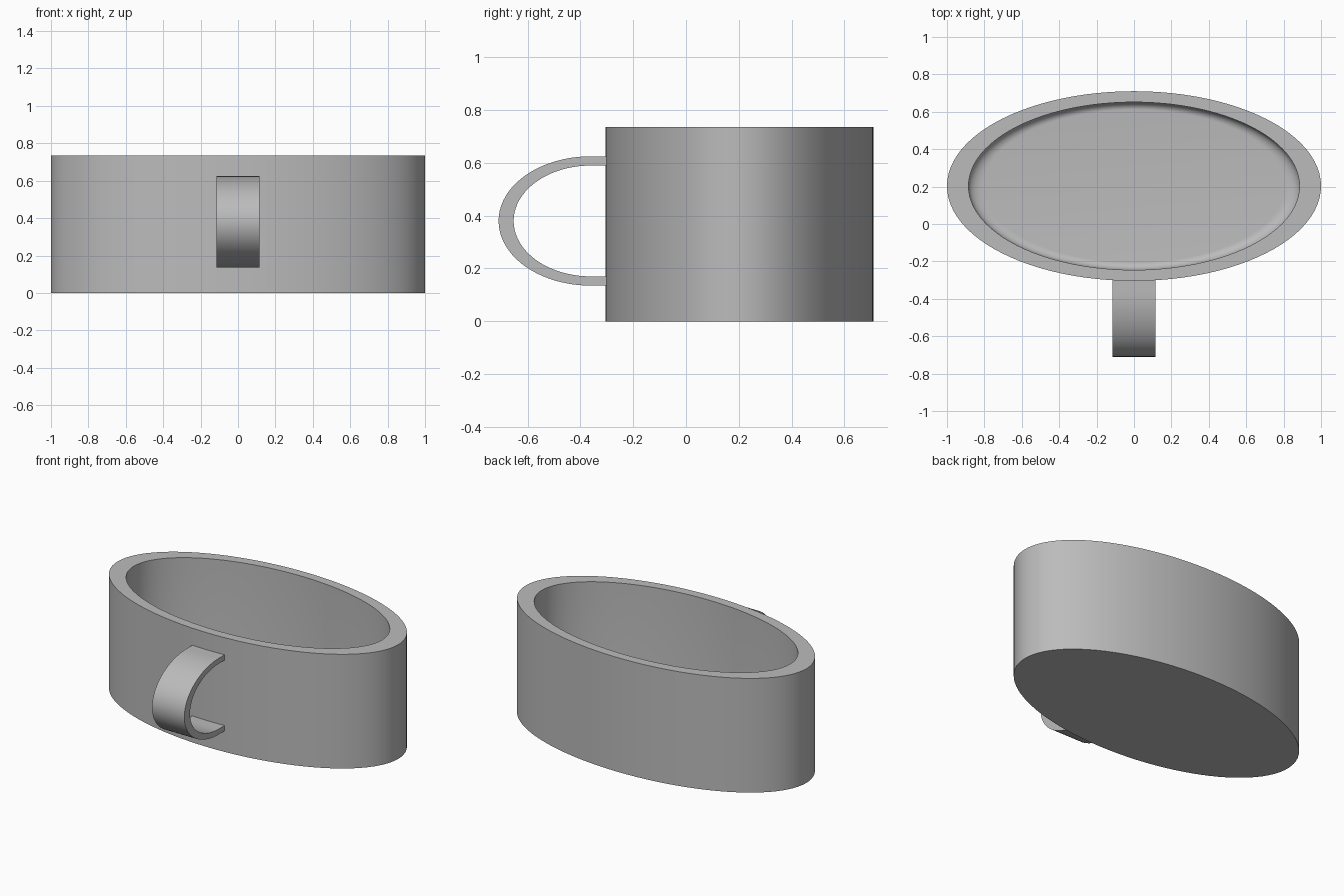
import bpy, bmesh, math

if "Cube" in bpy.data.objects:
    bpy.data.objects.remove(bpy.data.objects["Cube"], do_unlink=True)

grey = bpy.data.materials.new("plain grey")
grey.use_nodes = True
COLOUR = (0.5, 0.5, 0.5, 1)
grey.diffuse_color = COLOUR
grey.node_tree.nodes["Principled BSDF"].inputs["Base Color"].default_value = COLOUR


def finish(name, bm):
    bmesh.ops.recalc_face_normals(bm, faces=bm.faces)
    mesh = bpy.data.meshes.new(name)
    bm.to_mesh(mesh)
    bm.free()
    mesh.materials.append(grey)
    obj = bpy.data.objects.new(name, mesh)
    bpy.context.collection.objects.link(obj)
    bpy.ops.object.select_all(action='DESELECT')
    obj.select_set(True)
    bpy.context.view_layer.objects.active = obj
    bpy.ops.object.shade_smooth_by_angle(angle=math.radians(30))
    return obj


# Oval cup: a round profile lofted as ellipses, with a rounded inner floor corner
HEIGHT, DEPTH, CENTRE_Y, SIDES = 0.735, 0.507, 0.203, 96
INNER, FLOOR, FILLET, FILLET_H = 0.885, 0.06, 0.08, 0.05
profile = [(1, 0), (1, HEIGHT), (INNER, HEIGHT)]
for i in range(9):
    a = math.pi / 2 * i / 8
    profile.append((INNER - FILLET * (1 - math.cos(a)),
                    FLOOR + FILLET_H * (1 - math.sin(a))))

bm = bmesh.new()
rings = []
for r, z in profile:
    angles = [math.tau * i / SIDES for i in range(SIDES)]
    rings.append([bm.verts.new((r * math.cos(a), CENTRE_Y + DEPTH * r * math.sin(a), z))
                  for a in angles])
for low, high in zip(rings, rings[1:]):
    for i in range(SIDES):
        j = (i + 1) % SIDES
        bm.faces.new((low[i], low[j], high[j], high[i]))
bm.faces.new(rings[0])
bm.faces.new(rings[-1])
finish("oval_cup", bm)

# Handle: a flat strap swept round a half ellipse, its ends sunk in the wall
STEPS, HALF_WIDTH, MID_Z, ARC_Y, WALL_Y = 40, 0.115, 0.38, -0.36, -0.28


def strap_line(reach, rise):
    arc = [math.pi / 2 + math.pi * i / STEPS for i in range(STEPS + 1)]
    line = [(ARC_Y + reach * math.cos(a), MID_Z + rise * math.sin(a)) for a in arc]
    return [(WALL_Y, MID_Z + rise)] + line + [(WALL_Y, MID_Z - rise)]


bm = bmesh.new()
sections = []
for outer, inner in zip(strap_line(0.35, 0.245), strap_line(0.293, 0.21)):
    corners = [(-HALF_WIDTH, *outer), (HALF_WIDTH, *outer),
               (HALF_WIDTH, *inner), (-HALF_WIDTH, *inner)]
    sections.append([bm.verts.new(c) for c in corners])
for a, b in zip(sections, sections[1:]):
    for i in range(4):
        j = (i + 1) % 4
        bm.faces.new((a[i], a[j], b[j], b[i]))
bm.faces.new(sections[0])
bm.faces.new(sections[-1])
finish("handle", bm)
